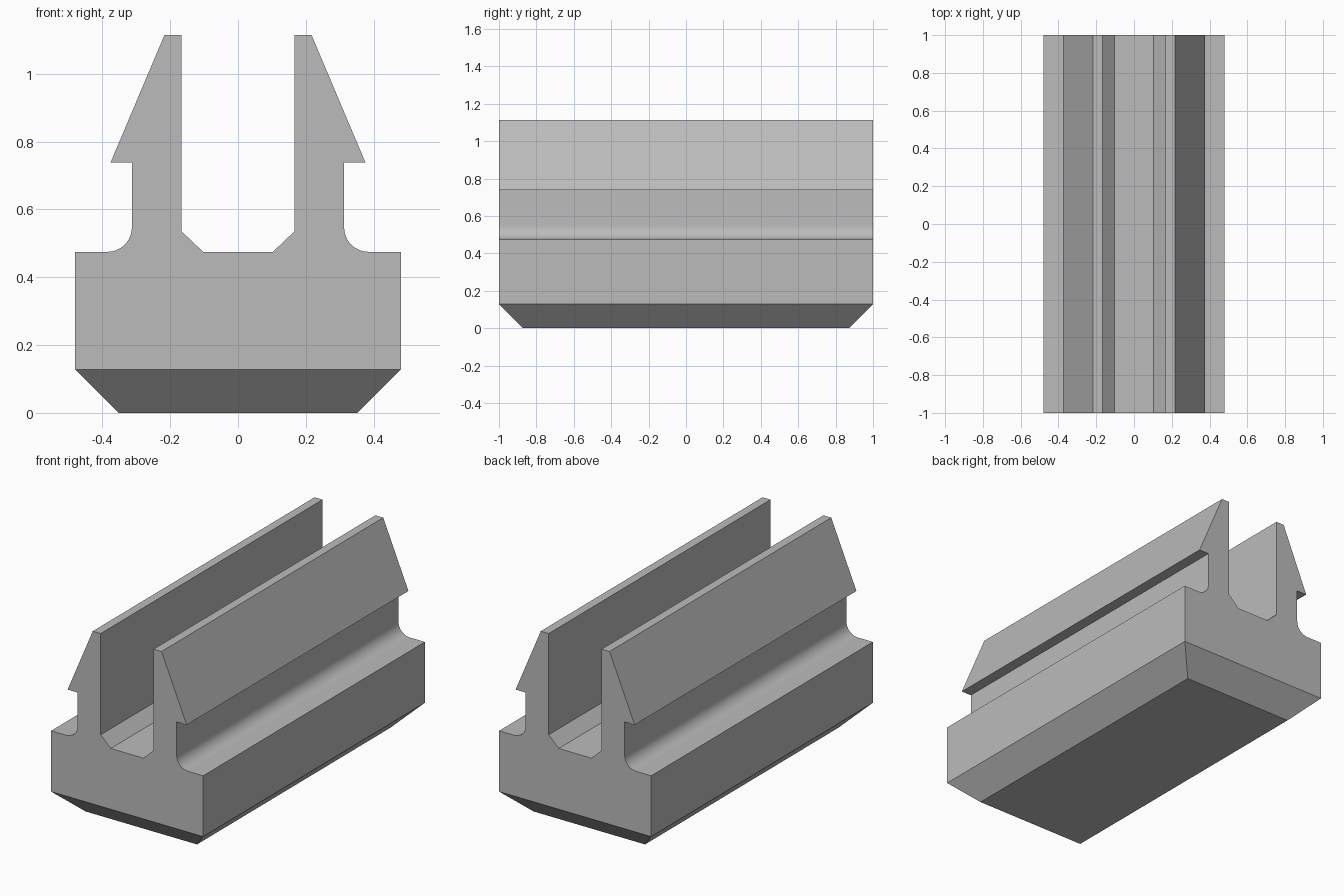
import bpy
import bmesh
import math

cube = bpy.data.objects.get("Cube")
if cube:
    bpy.data.objects.remove(cube, do_unlink=True)

LENGTH = 2.0
CHAMFER = 0.128
DECK = 0.475      # top of the base block
FILLET = 0.072    # radius where each prong meets the base
STEPS = 12

# Single grey plastic
grey = bpy.data.materials.new("grey plastic")
grey.use_nodes = True
colour = (0.5, 0.5, 0.5, 1)
grey.diffuse_color = colour
grey.node_tree.nodes["Principled BSDF"].inputs["Base Color"].default_value = colour

# Left half of the cross-section: groove, barbed prong, fillet, block side
half = [(0.103, DECK), (0.167, 0.536), (0.167, 1.114), (0.217, 1.114),
        (0.376, 0.738), (0.313, 0.738)]
for i in range(STEPS + 1):
    a = math.pi + i / STEPS * math.pi / 2
    half.append((0.313 + FILLET + FILLET * math.cos(a),
                 DECK + FILLET + FILLET * math.sin(a)))
half += [(0.48, DECK), (0.48, CHAMFER)]
profile = half + [(-x, z) for x, z in reversed(half)]

# Extrude the mirrored section along the length
bm = bmesh.new()
end = bm.faces.new([bm.verts.new((x, -LENGTH / 2, z)) for x, z in profile])
sweep = bmesh.ops.extrude_face_region(bm, geom=[end], use_keep_orig=True)
moved = [v for v in sweep["geom"] if isinstance(v, bmesh.types.BMVert)]
bmesh.ops.translate(bm, verts=moved, vec=(0, LENGTH, 0))
bmesh.ops.recalc_face_normals(bm, faces=bm.faces)

# Chamfered foot: inset the underside and drop it to the floor
under = min(bm.faces, key=lambda f: f.calc_center_median().z)
bmesh.ops.inset_region(bm, faces=[under], thickness=CHAMFER, use_even_offset=True)
for v in under.verts:
    v.co.z = 0
bmesh.ops.recalc_face_normals(bm, faces=bm.faces)

mesh = bpy.data.meshes.new("snap_in_rail")
bm.to_mesh(mesh)
bm.free()
mesh.materials.append(grey)
rail = bpy.data.objects.new("snap_in_rail", mesh)
bpy.context.collection.objects.link(rail)

# Smooth fillets, crisp edges elsewhere
bpy.ops.object.select_all(action="DESELECT")
rail.select_set(True)
bpy.context.view_layer.objects.active = rail
bpy.ops.object.shade_smooth_by_angle(angle=math.radians(30))
